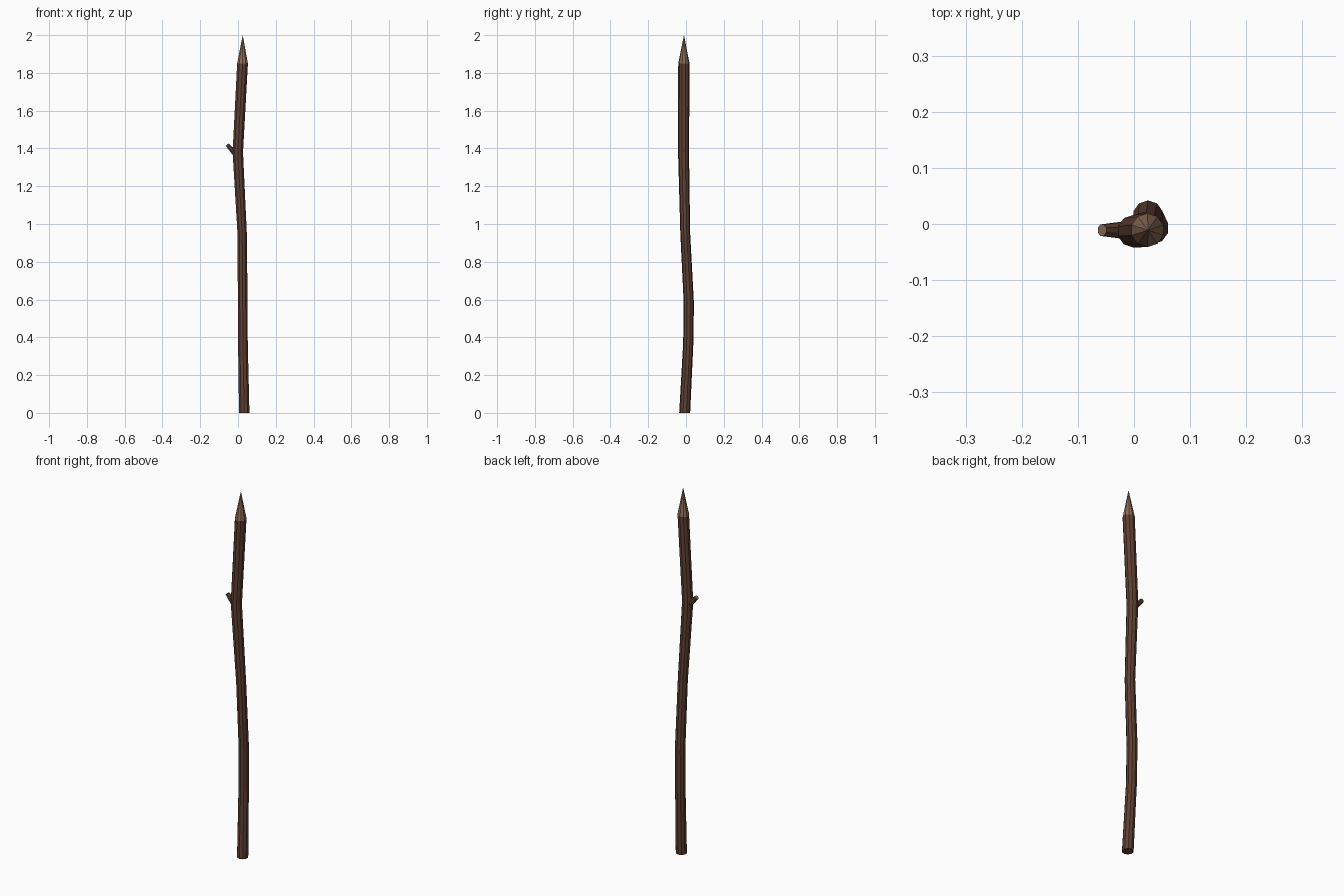
import bpy, bmesh, math
from mathutils import Vector

if "Cube" in bpy.data.objects:
    bpy.data.objects.remove(bpy.data.objects["Cube"])


def material(name, color):
    m = bpy.data.materials.new(name)
    m.diffuse_color = (*color, 1)
    m.use_nodes = True
    m.node_tree.nodes["Principled BSDF"].inputs["Base Color"].default_value = m.diffuse_color
    return m


bark = material("bark", (0.115, 0.052, 0.032))
cut_wood = material("cut_wood", (0.26, 0.145, 0.09))


def tube(name, rings, sides, mats, tip=None):
    """Loft rings of (centre, normal, radius); close with a point or a flat cap in the second material."""
    bm = bmesh.new()
    loops = []
    for c, n, r in rings:
        c, n = Vector(c), Vector(n).normalized()
        u = Vector((0, 1, 0)).cross(n).normalized()
        v = n.cross(u)
        angles = [2 * math.pi * (i + 0.5) / sides for i in range(sides)]
        loops.append([bm.verts.new(c + r * (u * math.cos(a) + v * math.sin(a))) for a in angles])
    for lo, hi in zip(loops, loops[1:]):
        for i in range(sides):
            j = (i + 1) % sides
            bm.faces.new((lo[i], lo[j], hi[j], hi[i]))
    bm.faces.new(loops[0][::-1])
    if tip:
        t = bm.verts.new(tip)
        for i in range(sides):
            bm.faces.new((loops[-1][i], loops[-1][(i + 1) % sides], t)).material_index = 1
    else:
        bm.faces.new(loops[-1]).material_index = 1
    bmesh.ops.recalc_face_normals(bm, faces=bm.faces)
    mesh = bpy.data.meshes.new(name)
    bm.to_mesh(mesh)
    bm.free()
    for m in mats:
        mesh.materials.append(m)
    obj = bpy.data.objects.new(name, mesh)
    bpy.context.collection.objects.link(obj)
    return obj


# crooked shaft with a sharpened point
up = (0, 0, 1)
path = [
    ((0.033, -0.007, 0.0), 0.029),
    ((0.026, 0.012, 0.37), 0.027),
    ((0.025, 0.015, 0.58), 0.027),
    ((0.022, -0.004, 0.95), 0.026),
    ((-0.001, -0.013, 1.38), 0.029),
    ((0.024, -0.011, 1.85), 0.030),
]
tube("shaft", [(c, up, r) for c, r in path], 10, (bark, cut_wood), tip=(0.025, -0.011, 2.0))

# broken twig stub
base, end = Vector((-0.005, -0.011, 1.362)), Vector((-0.057, -0.011, 1.420))
d = end - base
tube("twig", [(base, d, 0.018), (end, d, 0.011)], 8, (bark, cut_wood))
